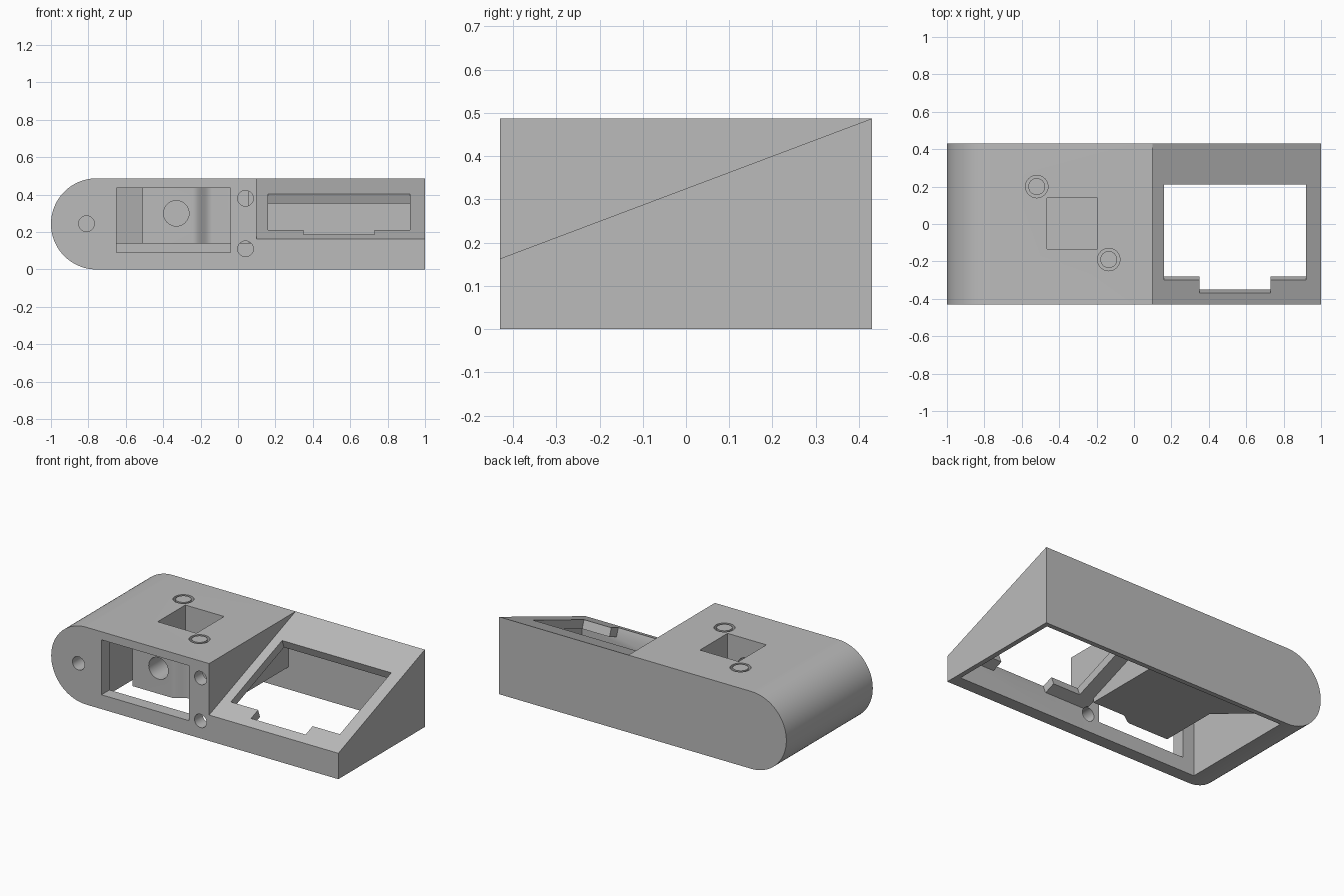
import bpy
import bmesh
import math
from mathutils import Vector

cube = bpy.data.objects.get("Cube")
if cube:
    bpy.data.objects.remove(cube)

H, D = 0.487, 0.43          # height and half depth
LOW = 0.163                 # height of the sloped panel at the front
SLOPE = (H - LOW) / (2 * D)
INNER_F, INNER_B = -0.35, 0.40
PANEL = 0.054               # sloped panel thickness

grey = bpy.data.materials.new("plain grey")
grey.use_nodes = True
grey.diffuse_color = (0.5, 0.5, 0.5, 1)
grey.node_tree.nodes["Principled BSDF"].inputs["Base Color"].default_value = (0.5, 0.5, 0.5, 1)


def prism(name, pts, axis, lo, hi):
    """Extrude a 2D outline along an axis; outline axes are the other two in order."""
    def place(p, t):
        c = list(p)
        c.insert("xyz".index(axis), t)
        return c
    bm = bmesh.new()
    a = [bm.verts.new(place(p, lo)) for p in pts]
    b = [bm.verts.new(place(p, hi)) for p in pts]
    bm.faces.new(a)
    bm.faces.new(b)
    for i in range(len(pts)):
        j = (i + 1) % len(pts)
        bm.faces.new((a[i], a[j], b[j], b[i]))
    bmesh.ops.recalc_face_normals(bm, faces=bm.faces)
    mesh = bpy.data.meshes.new(name)
    bm.to_mesh(mesh)
    bm.free()
    mesh.materials.append(grey)
    ob = bpy.data.objects.new(name, mesh)
    bpy.context.collection.objects.link(ob)
    return ob


def rect(a0, a1, b0, b1):
    return [(a0, b0), (a1, b0), (a1, b1), (a0, b1)]


def circle(a, b, r, n=32):
    return [(a + r * math.cos(math.tau * i / n), b + r * math.sin(math.tau * i / n))
            for i in range(n)]


def combine(target, tool, operation="DIFFERENCE"):
    """Apply a boolean and discard the helper."""
    bpy.ops.object.select_all(action="DESELECT")
    bpy.context.view_layer.objects.active = target
    target.select_set(True)
    mod = target.modifiers.new("cut", "BOOLEAN")
    mod.operation = operation
    mod.solver = "EXACT"
    mod.object = tool
    bpy.ops.object.modifier_apply(modifier=mod.name)
    bpy.data.objects.remove(tool)


def slope_z(y):
    return LOW + (y + D) * SLOPE


# Housing outline with a half-round end
R = H / 2
arc = [(-1 + R + R * math.cos(t), R + R * math.sin(t))
       for t in (math.pi / 2 + math.pi * i / 48 for i in range(49))]
housing = prism("housing", arc + [(1, 0), (1, H)], "y", -D, D)

# Sloped panel area at one end
wedge = [(-D - 0.1, slope_z(-D - 0.1)), (D, H), (D, H + 0.2), (-D - 0.1, H + 0.2)]
combine(housing, prism("wedge_cutter", wedge, "x", 0.1, 1.1))

# Open underside: tall chamber, then the space below the sloped panel
combine(housing, prism("chamber", rect(INNER_F, INNER_B, -0.1, 0.44), "x", -0.73, 0.055))
drop = PANEL * math.sqrt(1 + SLOPE ** 2)
under = [(INNER_F, -0.1), (INNER_B, -0.1),
         (INNER_B, slope_z(INNER_B) - drop), (INNER_F, slope_z(INNER_F) - drop)]
combine(housing, prism("panel_space", under, "x", 0.03, 0.97))

# Window and its notch, cut square to the sloped panel
normal = Vector((-SLOPE, 1)).normalized()


def panel_cut(x0, x1, y0, y1):
    a, b = Vector((y0, slope_z(y0))), Vector((y1, slope_z(y1)))
    up, down = normal * 0.1, normal * -(PANEL + 0.006)
    pts = [tuple(a + down), tuple(b + down), tuple(b + up), tuple(a + up)]
    combine(housing, prism("panel_cutter", pts, "x", x0, x1))


panel_cut(0.16, 0.92, -0.30, 0.21)
panel_cut(0.35, 0.73, -0.37, 0.0)

# Front pocket
combine(housing, prism("pocket", rect(-0.65, -0.04, 0.09, 0.436), "y", -D - 0.1, INNER_F + 0.02))

# Inner block: stepped front, flared towards the back
step = [(-0.24 + 0.1 * i / 8, -0.32 + 0.05 * (0.5 - 0.5 * math.cos(math.pi * i / 8)))
        for i in range(9)]
outline = [(-0.51, -0.32)] + step + [(0.07, -0.27), (0.07, 0.41), (-0.74, 0.41),
                                     (-0.74, 0.25), (-0.51, 0.05)]
combine(housing, prism("inner_block", outline, "z", 0.14, 0.46), "UNION")

# Square well in the top, with a round passage to the front of the block
combine(housing, prism("well", rect(-0.465, -0.195, -0.135, 0.14), "z", 0.2, H + 0.1))
combine(housing, prism("passage", circle(-0.33, 0.3, 0.068), "y", -0.34, -0.05))

# Round front holes
for x, z, end in ((-0.81, 0.245, -0.1), (0.04, 0.38, -0.33), (0.04, 0.11, -0.33)):
    combine(housing, prism("hole", circle(x, z, 0.042), "y", -D - 0.1, end))

# Ring grooves in the top
for x, y in ((-0.52, 0.2), (-0.135, -0.19)):
    ring = prism("ring", circle(x, y, 0.06), "z", H - 0.04, H + 0.05)
    combine(ring, prism("core", circle(x, y, 0.045), "z", H - 0.1, H + 0.1))
    combine(housing, ring)

bpy.ops.object.select_all(action="DESELECT")
bpy.context.view_layer.objects.active = housing
housing.select_set(True)
bpy.ops.object.shade_smooth_by_angle(angle=math.radians(30))
